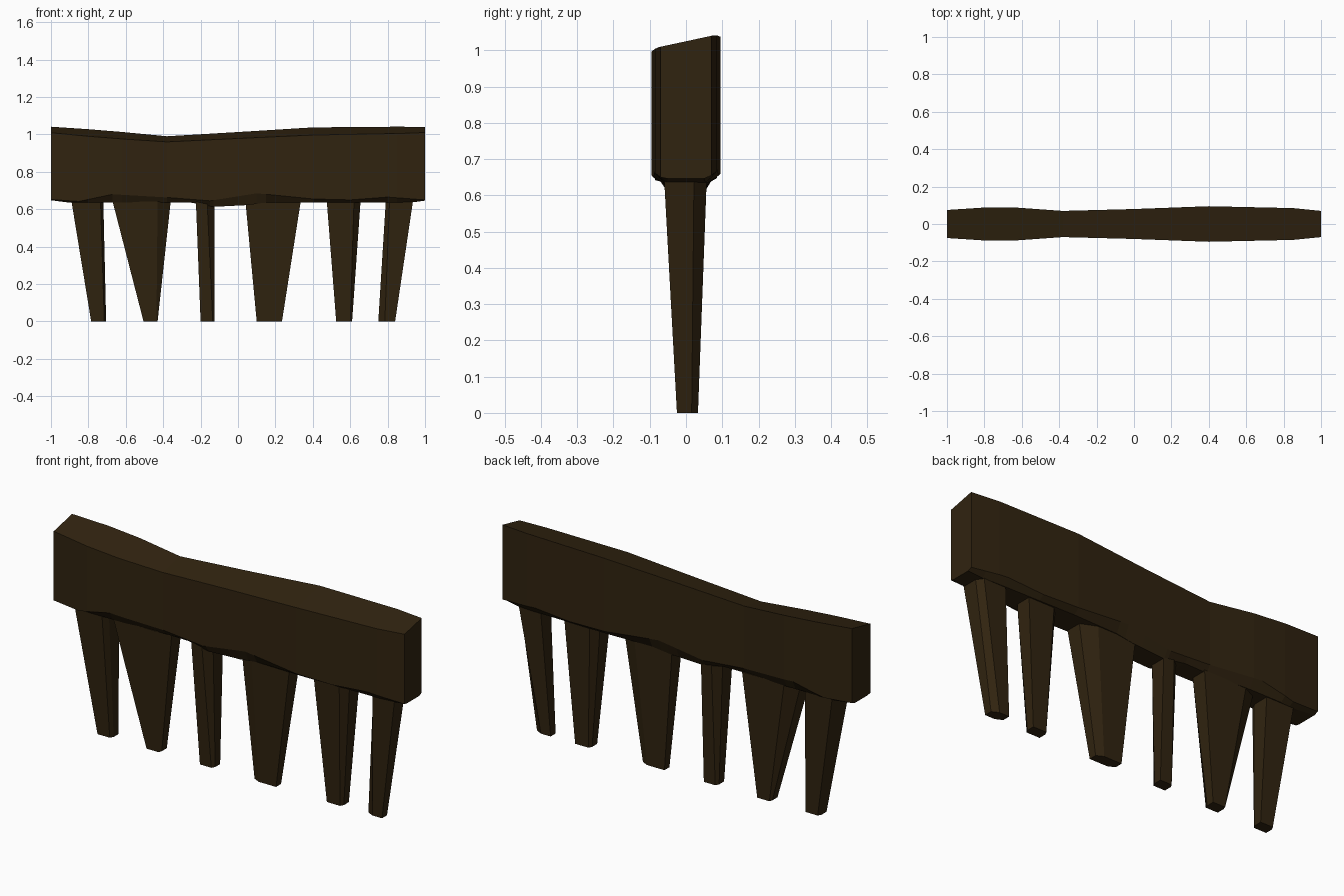
import bpy
import bmesh

default = bpy.data.objects.get("Cube")
if default:
    bpy.data.objects.remove(default, do_unlink=True)

# Single dark wood colour
wood = bpy.data.materials.new("dark brown wood")
wood.use_nodes = True
wood.diffuse_color = (0.03, 0.017, 0.005, 1)
wood.node_tree.nodes["Principled BSDF"].inputs["Base Color"].default_value = wood.diffuse_color


def sample(profile, x):
    """Piecewise linear value of a profile at position x."""
    for (xa, va), (xb, vb) in zip(profile, profile[1:]):
        if x <= xb:
            return va + (vb - va) * (x - xa) / (xb - xa)
    return profile[-1][1]


def loft(name, rings):
    """Closed flat-shaded solid through rings with equal point counts."""
    bm = bmesh.new()
    loops = [[bm.verts.new(point) for point in ring] for ring in rings]
    for lower, upper in zip(loops, loops[1:]):
        for i in range(len(lower)):
            j = (i + 1) % len(lower)
            bm.faces.new((lower[i], lower[j], upper[j], upper[i]))
    bm.faces.new(loops[0])
    bm.faces.new(loops[-1])
    bmesh.ops.recalc_face_normals(bm, faces=bm.faces)
    mesh = bpy.data.meshes.new(name)
    bm.to_mesh(mesh)
    bm.free()
    mesh.materials.append(wood)
    obj = bpy.data.objects.new(name, mesh)
    bpy.context.collection.objects.link(obj)
    return obj


# Beam: uneven plank with a sloping top and a chamfered underside
top_height = [(-1, 1.025), (-0.38, 0.975), (0.4, 1.017), (1, 1.025)]
half_width = [(-1, 0.075), (-0.8, 0.088), (-0.62, 0.087), (-0.38, 0.07),
              (0, 0.08), (0.4, 0.095), (0.85, 0.085), (1, 0.07)]
edge_height = [(-1, 0.652), (-0.85, 0.642), (-0.67, 0.68), (-0.38, 0.663),
               (-0.15, 0.645), (0.1, 0.685), (0.4, 0.655), (0.6, 0.65),
               (0.8, 0.665), (1, 0.65)]
base_height = [(-1, 0.648), (-0.9, 0.635), (-0.25, 0.635), (-0.13, 0.613),
               (0.05, 0.622), (0.15, 0.635), (0.92, 0.635), (1, 0.646)]
slope = 0.215

stations = sorted({x for profile in (top_height, half_width, edge_height, base_height)
                   for x, value in profile})
sections = []
for x in stations:
    top, half = sample(top_height, x), sample(half_width, x)
    edge, base = sample(edge_height, x), sample(base_height, x)
    inner = half * 0.7
    sections.append([(x, -half, top - slope * half), (x, half, top + slope * half),
                     (x, half, edge + 0.005), (x, inner, base),
                     (x, -inner, base), (x, -half, edge)])
loft("beam", sections)


def tooth_ring(left, right, front, back, z, cut, side):
    """Rectangle with two opposite corners cut; side picks the front corner."""
    depth = (back - front) * 0.3
    ring = [(left, front), (right - cut, front), (right, front + depth),
            (right, back), (left + cut, back), (left, back - depth)]
    if side < 0:
        ring = [(left + right - x, y) for x, y in ring]
    return [(x, y, z) for x, y in ring]


# Tapered pegs: top span, foot span, corner cut at top and foot, cut side
pegs = [
    (-0.89, -0.72, -0.785, -0.705, 0.015, 0.01, 1),
    (-0.67, -0.36, -0.505, -0.43, 0.07, 0.006, 1),
    (-0.225, -0.125, -0.2, -0.125, 0.04, 0.01, 1),
    (0.04, 0.335, 0.1, 0.235, 0.08, 0.035, -1),
    (0.475, 0.655, 0.525, 0.61, 0.035, 0.01, 1),
    (0.79, 0.935, 0.75, 0.84, 0.02, 0.035, -1),
]
for number, (tl, tr, fl, fr, cut_top, cut_foot, side) in enumerate(pegs, 1):
    loft(f"peg_{number}", [
        tooth_ring(fl, fr, -0.025, 0.033, 0, cut_foot, side),
        tooth_ring(tl, tr, -0.06, 0.057, 0.64, cut_top, side)])
